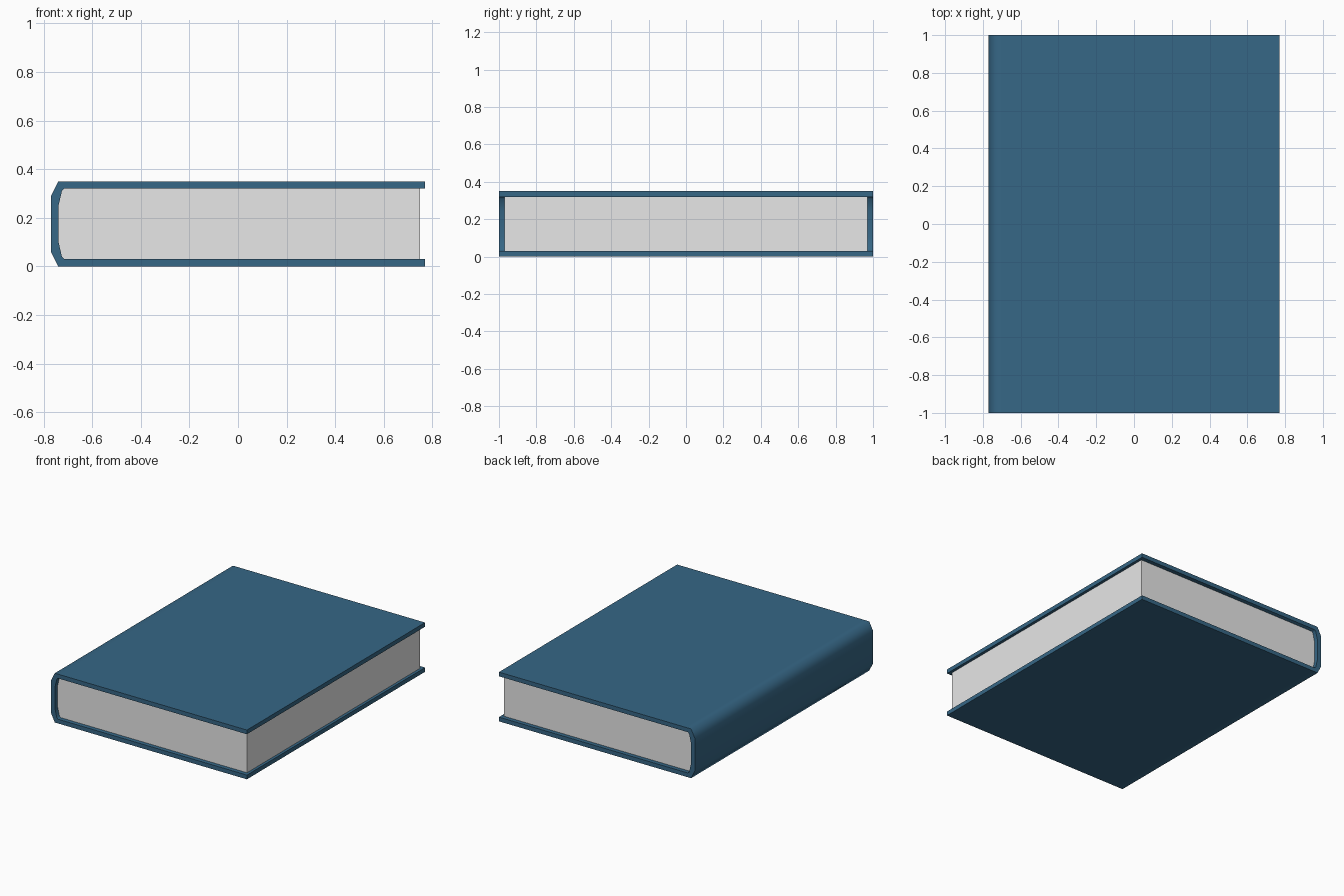
import bpy
import bmesh
import math

cube = bpy.data.objects.get("Cube")
if cube:
    bpy.data.objects.remove(cube, do_unlink=True)

HEIGHT = 0.35


def make_material(name, rgb):
    mat = bpy.data.materials.new(name)
    mat.use_nodes = True
    color = (*rgb, 1.0)
    mat.diffuse_color = color
    mat.node_tree.nodes["Principled BSDF"].inputs["Base Color"].default_value = color
    return mat


def mirrored(lower):
    """Complete a lower half profile with its reflection about mid height."""
    return lower + [(x, HEIGHT - z) for x, z in reversed(lower)]


def extrude_profile(name, profile, half_depth, mat):
    """Extrude an x-z outline along y."""
    bm = bmesh.new()
    face = bm.faces.new([bm.verts.new((x, -half_depth, z)) for x, z in profile])
    result = bmesh.ops.extrude_face_region(bm, geom=[face])
    moved = [v for v in result["geom"] if isinstance(v, bmesh.types.BMVert)]
    bmesh.ops.translate(bm, verts=moved, vec=(0, 2 * half_depth, 0))
    bmesh.ops.recalc_face_normals(bm, faces=bm.faces)
    mesh = bpy.data.meshes.new(name)
    bm.to_mesh(mesh)
    bm.free()
    mesh.materials.append(mat)
    obj = bpy.data.objects.new(name, mesh)
    bpy.context.collection.objects.link(obj)
    bpy.ops.object.select_all(action="DESELECT")
    obj.select_set(True)
    bpy.context.view_layer.objects.active = obj
    bpy.ops.object.shade_smooth_by_angle(angle=math.radians(65))
    return obj


cover_blue = make_material("cover blue", (0.037, 0.135, 0.238))
paper_white = make_material("paper white", (0.8, 0.8, 0.8))

# Cover: outer outline around the spine, then back along the inside
outer = mirrored([(0.77, 0), (-0.70, 0), (-0.74, 0), (-0.77, 0.06)])
inner = mirrored([(0.77, 0.03), (-0.715, 0.03), (-0.725, 0.04), (-0.74, 0.105)])
extrude_profile("cover", outer + inner[::-1], 1.0, cover_blue)

# Page block: fills the inside, set back from the three open edges
page_outline = [(min(x, 0.75), z) for x, z in inner]
extrude_profile("pages", page_outline, 0.97, paper_white)
